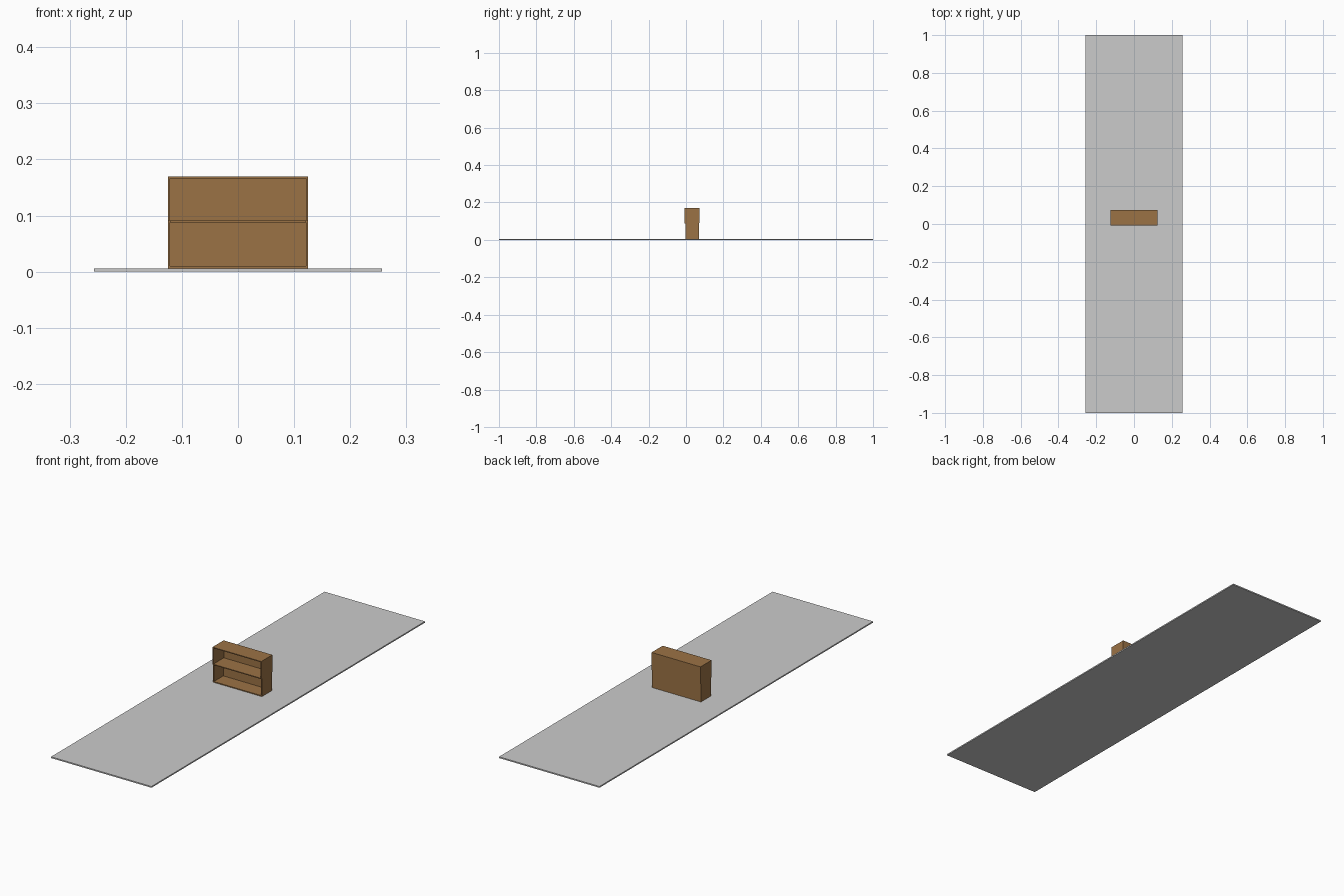
import bpy

if "Cube" in bpy.data.objects:
    bpy.data.objects.remove(bpy.data.objects["Cube"])

# wood colour
wood = bpy.data.materials.new("wood")
wood.diffuse_color = (0.33, 0.17, 0.06, 1)
wood.use_nodes = True
wood.node_tree.nodes["Principled BSDF"].inputs["Base Color"].default_value = wood.diffuse_color


def box(name, x, y, z, mat=None):
    """Box from (min, max) ranges on each axis."""
    bpy.ops.mesh.primitive_cube_add(
        size=1, location=[(a + b) / 2 for a, b in (x, y, z)])
    ob = bpy.context.object
    ob.name = name
    ob.scale = [b - a for a, b in (x, y, z)]
    bpy.ops.object.transform_apply(location=False, rotation=False, scale=True)
    if mat:
        ob.data.materials.append(mat)
    return ob


W, T = 0.125, 0.004              # half width, board thickness
Z0, Z1, Z2 = 0.006, 0.09, 0.17   # base, middle, top
UP = (-0.008, 0.073)             # depth of upper unit
LOW = (-0.004, 0.069)            # depth of lower unit

# floor slab
box("floor_slab", (-0.257, 0.257), (-1, 1), (0, Z0), None)

# two open-fronted tiers: side boards and back board
for tier, (y0, y1), (za, zb) in (("lower", LOW, (Z0, Z1)), ("upper", UP, (Z1, Z2))):
    for side, s in (("left", -1), ("right", 1)):
        box(f"{tier}_{side}_side", sorted((s * W, s * (W - T))), (y0, y1), (za, zb), wood)
    box(f"{tier}_back", (-W + T, W - T), (y1 - T, y1), (za, zb), wood)

# horizontal boards
box("bottom_shelf", (-W + T, W - T), (LOW[0], LOW[1] - T), (Z0, Z0 + T), wood)
box("middle_shelf", (-W + T, W - T), (UP[0], UP[1] - T), (Z1 - T / 2, Z1 + T / 2), wood)
box("top_board", (-W + T, W - T), (UP[0], UP[1] - T), (Z2 - T, Z2), wood)
